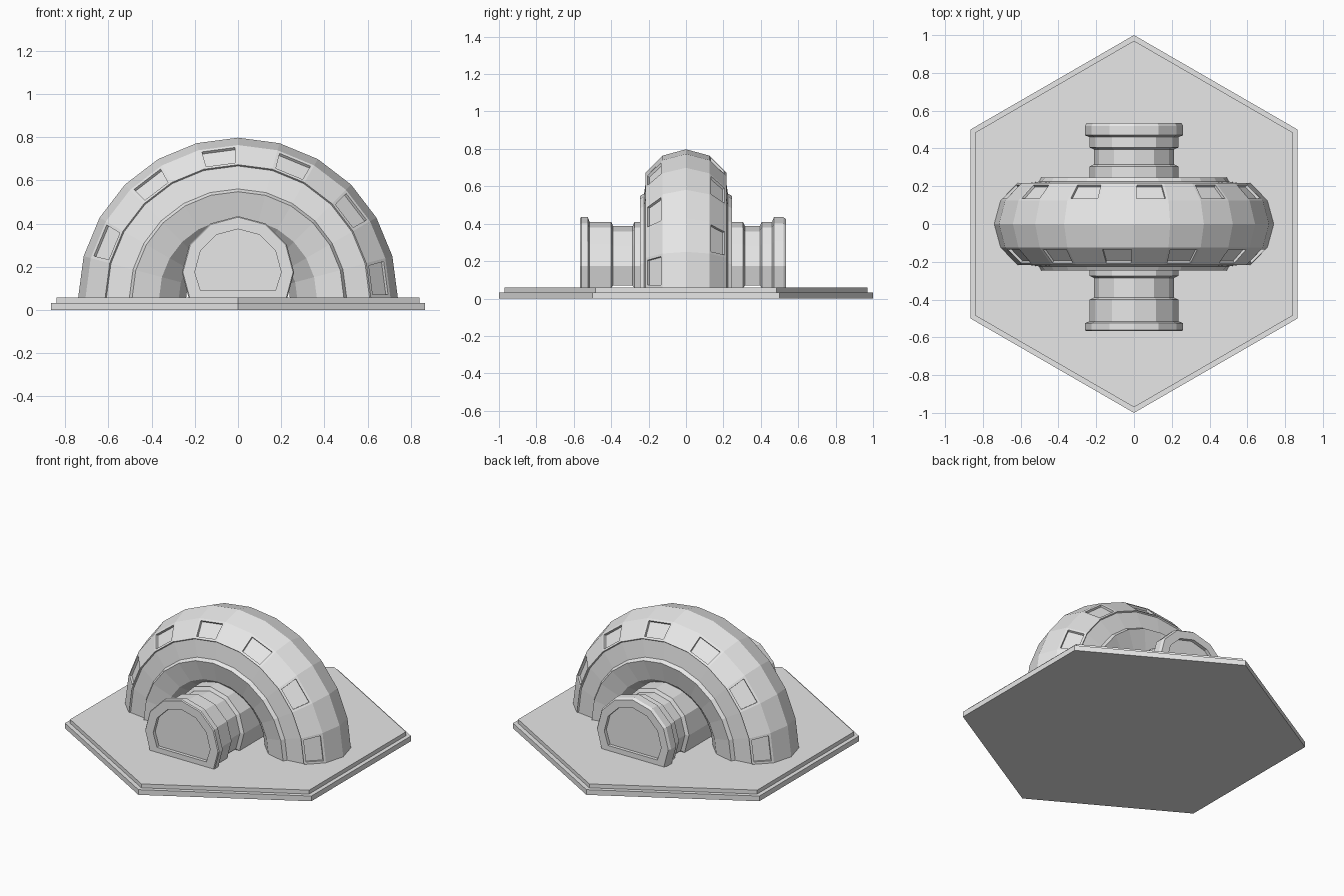
import bpy, bmesh, math

if "Cube" in bpy.data.objects:
    bpy.data.objects.remove(bpy.data.objects["Cube"])

grey = bpy.data.materials.new("light_grey")
grey.use_nodes = True
grey.diffuse_color = (0.8, 0.8, 0.8, 1)
grey.node_tree.nodes["Principled BSDF"].inputs["Base Color"].default_value = (0.8, 0.8, 0.8, 1)

FLOOR = 0.058   # top of the base
AXIS = 0.175    # height of the passage axis


def finish(name, bm):
    bmesh.ops.recalc_face_normals(bm, faces=bm.faces)
    mesh = bpy.data.meshes.new(name)
    bm.to_mesh(mesh)
    bm.free()
    mesh.materials.append(grey)
    obj = bpy.data.objects.new(name, mesh)
    bpy.context.collection.objects.link(obj)
    return obj


def bridge(bm, a, b, closed=True):
    """Join two rings of vertices with quads."""
    n = len(a)
    return [bm.faces.new((a[i], a[(i + 1) % n], b[(i + 1) % n], b[i]))
            for i in range(n if closed else n - 1)]


# Hexagonal base in two steps
def hex_slab(name, radius, z0, z1):
    bm = bmesh.new()
    rings = []
    for z in (z0, z1):
        ring = [bm.verts.new((radius * math.sin(k * math.pi / 3),
                              radius * math.cos(k * math.pi / 3), z)) for k in range(6)]
        bm.faces.new(ring)
        rings.append(ring)
    bridge(bm, *rings)
    finish(name, bm)


hex_slab("base_lower", 1.0, 0, 0.033)
hex_slab("base_upper", 0.97, 0.033, FLOOR)

# Arch: a cross-section of (radius, y) swept through half a turn
side = [(0.706, 0.125), (0.615, 0.2165), (0.609, 0.209), (0.503, 0.224),
        (0.49, 0.247), (0.365, 0.2165), (0.274, 0.125)]
section = [(0.74, 0)] + side + [(0.24, 0)] + [(r, -y) for r, y in reversed(side)]
STEPS = 12
bm = bmesh.new()
rings = []
for i in range(STEPS + 1):
    a = math.pi * i / STEPS
    rings.append([bm.verts.new((-r * math.cos(a), y, FLOOR + r * math.sin(a)))
                  for r, y in section])
panels = []
for i in range(STEPS):
    faces = bridge(bm, rings[i], rings[i + 1])
    # Windows alternate, and are offset by one panel between the two sides
    panels.append(faces[1] if i % 2 == 0 else faces[-2])
bm.faces.new(rings[0])
bm.faces.new(rings[-1])
bmesh.ops.recalc_face_normals(bm, faces=bm.faces)
bmesh.ops.inset_individual(bm, faces=panels, thickness=0.02, depth=0)
bmesh.ops.inset_individual(bm, faces=panels, thickness=0.001, depth=-0.014)
finish("arch", bm)

# Passage through the arch: stepped twelve-sided tube with recessed doors
profile = [(-0.545, 0.20), (-0.566, 0.20), (-0.566, 0.255), (-0.56, 0.26),
           (-0.525, 0.26), (-0.515, 0.235), (-0.40, 0.235), (-0.39, 0.213),
           (-0.285, 0.213), (-0.275, 0.235), (0.305, 0.235), (0.315, 0.213),
           (0.395, 0.213), (0.405, 0.235), (0.46, 0.235), (0.47, 0.26),
           (0.52, 0.26), (0.535, 0.25), (0.535, 0.20), (0.514, 0.20)]
bm = bmesh.new()
rings = []
for y, r in profile:
    low = 0.09 if r == 0.20 else 0.04
    ring = []
    for k in range(-1, 8):
        a = k * math.pi / 6
        ring.append(bm.verts.new((r * math.cos(a), y, max(low, AXIS + r * math.sin(a)))))
    rings.append(ring)
for a, b in zip(rings, rings[1:]):
    bridge(bm, a, b)
bm.faces.new(rings[0])
bm.faces.new(rings[-1])
finish("passage", bm)
